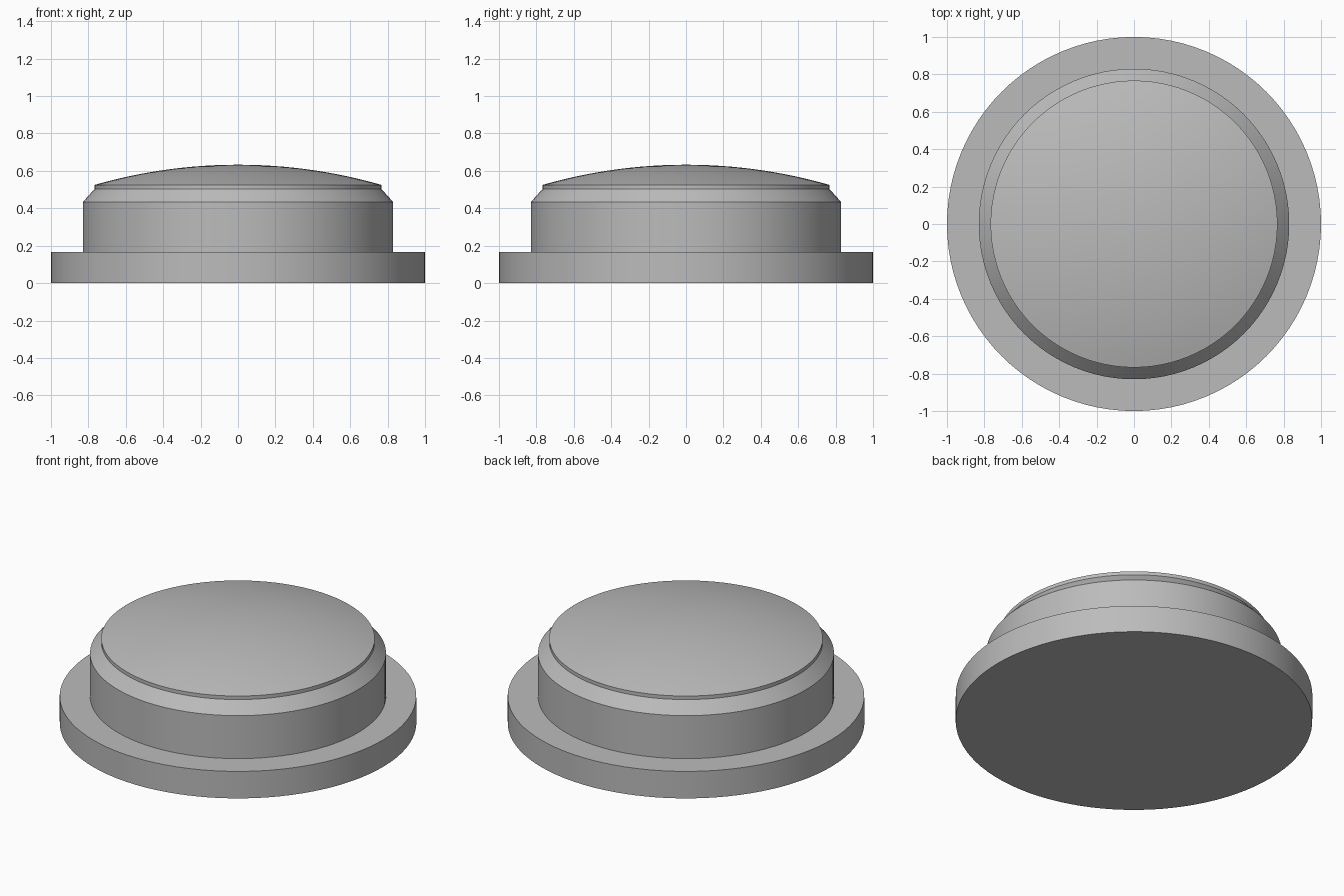
import bpy
import bmesh
import math

default = bpy.data.objects.get("Cube")
if default:
    bpy.data.objects.remove(default, do_unlink=True)

SEGMENTS = 96


def make_material(name, colour):
    mat = bpy.data.materials.new(name)
    mat.use_nodes = True
    mat.diffuse_color = colour
    mat.node_tree.nodes["Principled BSDF"].inputs["Base Color"].default_value = colour
    return mat


def revolve(name, profile, material):
    """Spin a radius/height profile, closed on the axis, into a solid."""
    bm = bmesh.new()
    verts = [bm.verts.new((r, 0, z)) for r, z in profile]
    edges = [bm.edges.new(pair) for pair in zip(verts, verts[1:])]
    bmesh.ops.spin(bm, geom=verts + edges, cent=(0, 0, 0), axis=(0, 0, 1),
                   angle=math.tau, steps=SEGMENTS, use_merge=True)
    bmesh.ops.remove_doubles(bm, verts=bm.verts, dist=0.0001)
    bmesh.ops.recalc_face_normals(bm, faces=bm.faces)
    mesh = bpy.data.meshes.new(name)
    bm.to_mesh(mesh)
    bm.free()
    mesh.materials.append(material)
    obj = bpy.data.objects.new(name, mesh)
    bpy.context.collection.objects.link(obj)
    bpy.ops.object.select_all(action="DESELECT")
    obj.select_set(True)
    bpy.context.view_layer.objects.active = obj
    bpy.ops.object.shade_smooth_by_angle(angle=math.radians(25))
    return obj


grey = make_material("plain grey", (0.5, 0.5, 0.5, 1))

# Flange, drum, chamfer and short rim
rim_radius, rim_top, dome_top = 0.767, 0.525, 0.633
profile = [(0, 0), (1, 0), (1, 0.167), (0.83, 0.167), (0.83, 0.433),
           (rim_radius, 0.503)]

# Shallow spherical dome from the rim to the axis
rise = dome_top - rim_top
sphere = (rim_radius ** 2 + rise ** 2) / (2 * rise)
sweep = math.asin(rim_radius / sphere)
STEPS = 16
for i in range(STEPS + 1):
    a = sweep * (1 - i / STEPS)
    profile.append((sphere * math.sin(a), dome_top - sphere * (1 - math.cos(a))))

revolve("domed_flanged_cap", profile, grey)
